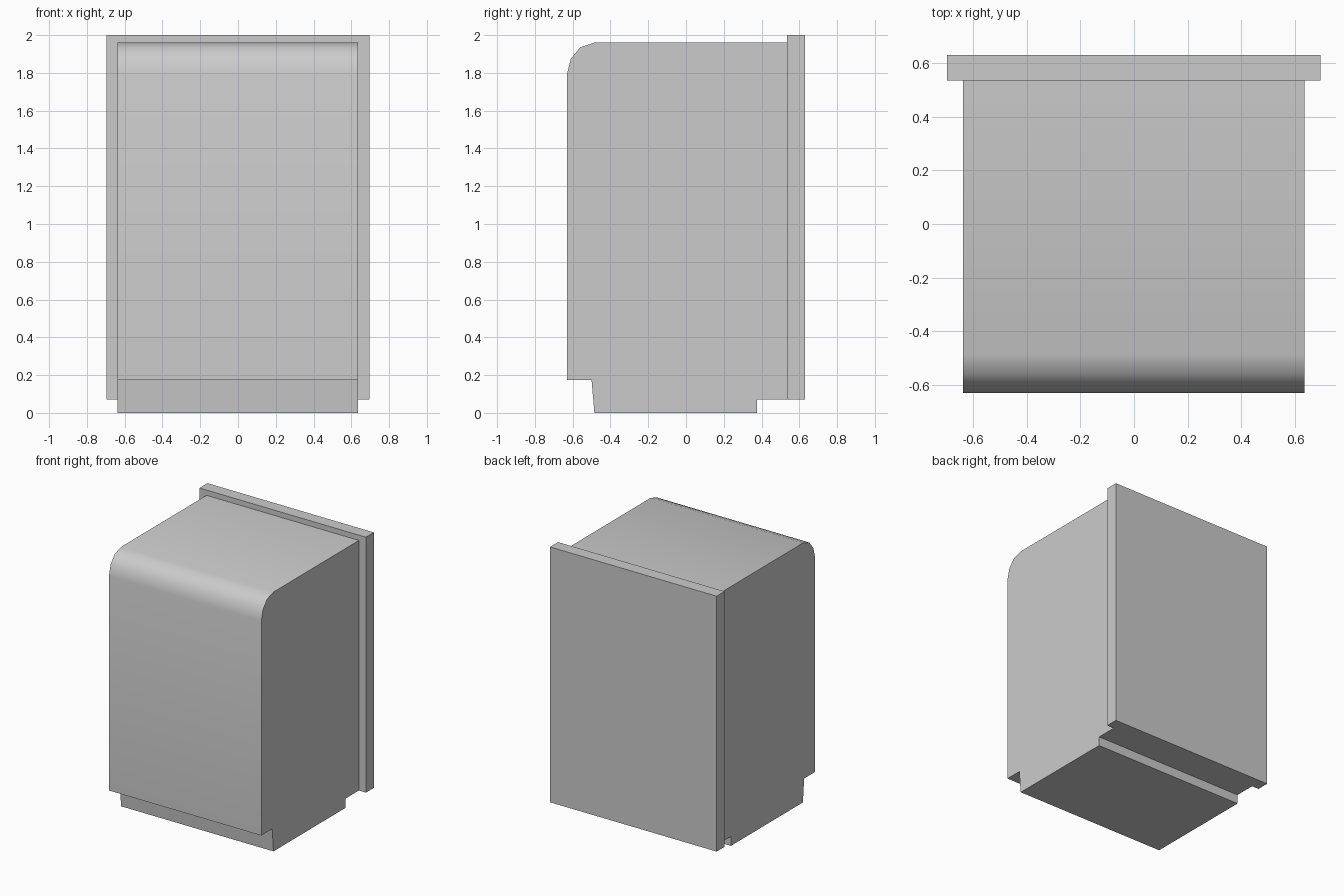
import bpy
import bmesh
import math

old = bpy.data.objects.get("Cube")
if old:
    bpy.data.objects.remove(old, do_unlink=True)

GREY = (0.6, 0.6, 0.6, 1)
grey = bpy.data.materials.new("plain grey")
grey.use_nodes = True
grey.diffuse_color = GREY
grey.node_tree.nodes["Principled BSDF"].inputs["Base Color"].default_value = GREY


def extrude_profile(name, profile, x_min, x_max):
    """Extrude a (y, z) outline along x into a closed solid."""
    bm = bmesh.new()
    face = bm.faces.new([bm.verts.new((x_min, y, z)) for y, z in profile])
    moved = bmesh.ops.extrude_face_region(bm, geom=[face])["geom"]
    verts = [v for v in moved if isinstance(v, bmesh.types.BMVert)]
    bmesh.ops.translate(bm, vec=(x_max - x_min, 0, 0), verts=verts)
    bmesh.ops.recalc_face_normals(bm, faces=bm.faces)
    mesh = bpy.data.meshes.new(name)
    bm.to_mesh(mesh)
    bm.free()
    mesh.materials.append(grey)
    obj = bpy.data.objects.new(name, mesh)
    bpy.context.collection.objects.link(obj)
    return obj


# Cabinet body: rounded top front edge, recessed toe kick, raised rear underside
body = extrude_profile("cabinet_body", [
    (-0.63, 0.175), (-0.5, 0.175), (-0.485, 0), (0.375, 0),
    (0.375, 0.07), (0.535, 0.07), (0.535, 1.96), (-0.485, 1.96),
    (-0.56, 1.935), (-0.61, 1.875), (-0.63, 1.795),
], -0.638, 0.636)

# Wider rear panel
extrude_profile("rear_panel", [
    (0.535, 0.07), (0.63, 0.07), (0.63, 2), (0.535, 2),
], -0.697, 0.695)

# Smooth the rounded edge only
bpy.ops.object.select_all(action="DESELECT")
body.select_set(True)
bpy.context.view_layer.objects.active = body
bpy.ops.object.shade_smooth_by_angle(angle=math.radians(35))
